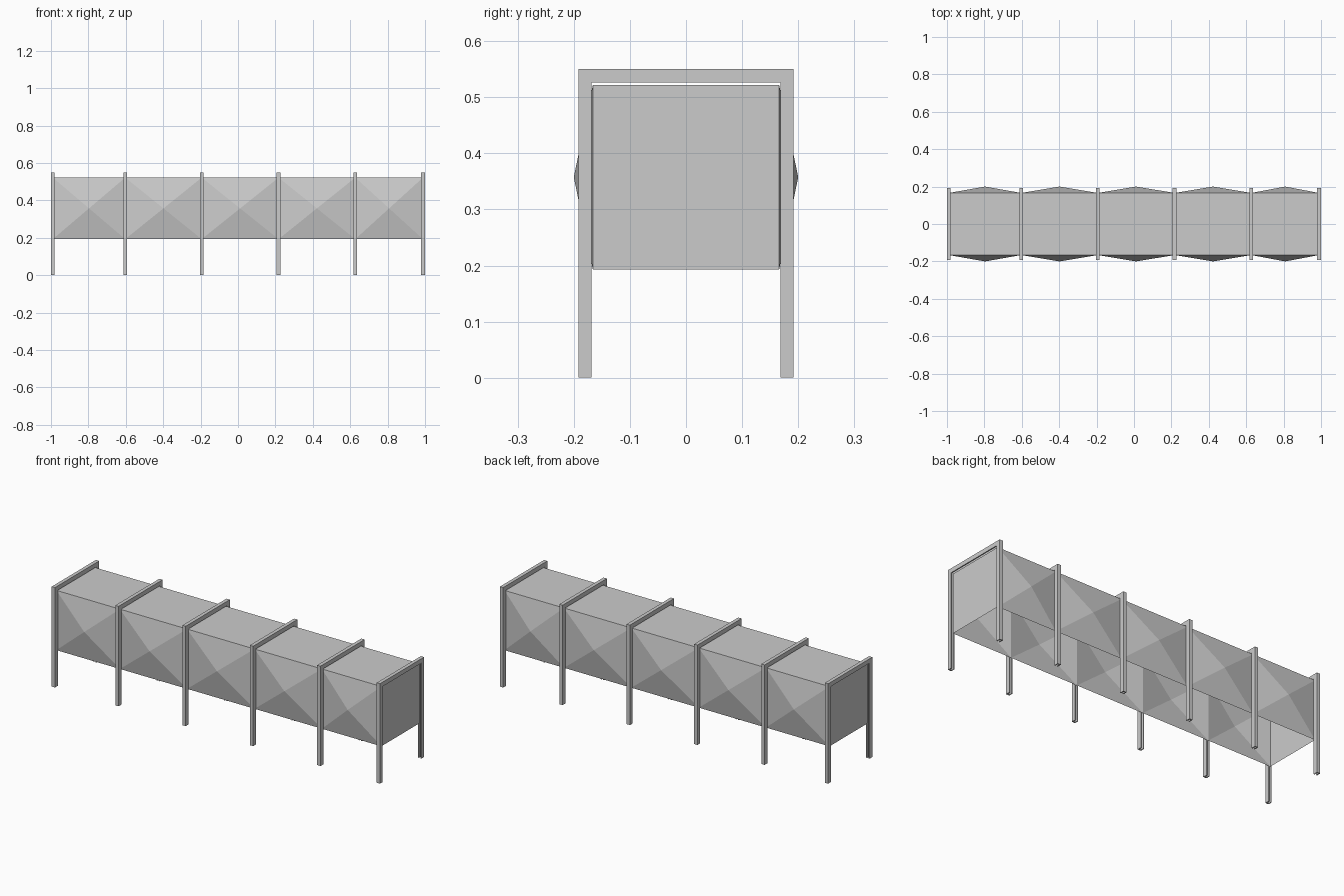
import bpy, bmesh

if "Cube" in bpy.data.objects:
    bpy.data.objects.remove(bpy.data.objects["Cube"], do_unlink=True)

# Single metal colour
metal = bpy.data.materials.new("light grey metal")
grey = (0.6, 0.6, 0.6, 1)
metal.use_nodes = True
metal.diffuse_color = grey
metal.node_tree.nodes["Principled BSDF"].inputs["Base Color"].default_value = grey

FRAME_X = [-0.99, -0.603, -0.194, 0.217, 0.627, 0.989]
HALF_W, HEIGHT = 0.192, 0.55           # outside of the frames
DEPTH, THICK, WALL = 0.024, 0.02, 0.005  # channel section
DUCT_Y, PEAK_Y = 0.166, 0.2
Z_LOW, Z_HIGH = 0.193, 0.522


def finish(bm, name):
    bmesh.ops.remove_doubles(bm, verts=bm.verts, dist=0.0001)
    bmesh.ops.recalc_face_normals(bm, faces=bm.faces)
    mesh = bpy.data.meshes.new(name)
    bm.to_mesh(mesh)
    bm.free()
    mesh.materials.append(metal)
    obj = bpy.data.objects.new(name, mesh)
    bpy.context.collection.objects.link(obj)
    return obj


def face(bm, *points):
    bm.faces.new([bm.verts.new(p) for p in points])


# Portal frame: a channel section, open inwards, swept up, across and down
def portal_frame(x, number):
    bm = bmesh.new()
    h = THICK / 2
    section = [(-h, 0), (h, 0), (h, DEPTH), (h - WALL, DEPTH),
               (h - WALL, WALL), (WALL - h, WALL), (WALL - h, DEPTH), (-h, DEPTH)]
    strands = []
    for sx, d in section:
        w, top = HALF_W - d, HEIGHT - d
        path = [(-w, 0), (-w, top), (w, top), (w, 0)]
        strands.append([bm.verts.new((x + sx, y, z)) for y, z in path])
    for i, a in enumerate(strands):
        b = strands[(i + 1) % len(strands)]
        for j in range(3):
            bm.faces.new((a[j], a[j + 1], b[j + 1], b[j]))
    for end in (0, 3):
        bm.faces.new([s[end] for s in strands])
    finish(bm, f"portal_frame_{number}")


for n, x in enumerate(FRAME_X, 1):
    portal_frame(x, n)

# Duct: thin sheet, open below, with a shallow pyramid on each side panel
bm = bmesh.new()
for x0, x1 in zip(FRAME_X, FRAME_X[1:]):
    face(bm, (x0, -DUCT_Y, Z_HIGH), (x1, -DUCT_Y, Z_HIGH),
         (x1, DUCT_Y, Z_HIGH), (x0, DUCT_Y, Z_HIGH))
    for side in (-1, 1):
        y = side * DUCT_Y
        corners = [(x0, y, Z_LOW), (x1, y, Z_LOW), (x1, y, Z_HIGH), (x0, y, Z_HIGH)]
        peak = ((x0 + x1) / 2, side * PEAK_Y, (Z_LOW + Z_HIGH) / 2)
        for i in range(4):
            face(bm, corners[i], corners[(i + 1) % 4], peak)

# End panels
for x in (FRAME_X[0], FRAME_X[-1]):
    face(bm, (x, -DUCT_Y, Z_LOW), (x, DUCT_Y, Z_LOW),
         (x, DUCT_Y, Z_HIGH), (x, -DUCT_Y, Z_HIGH))
finish(bm, "duct_casing")
